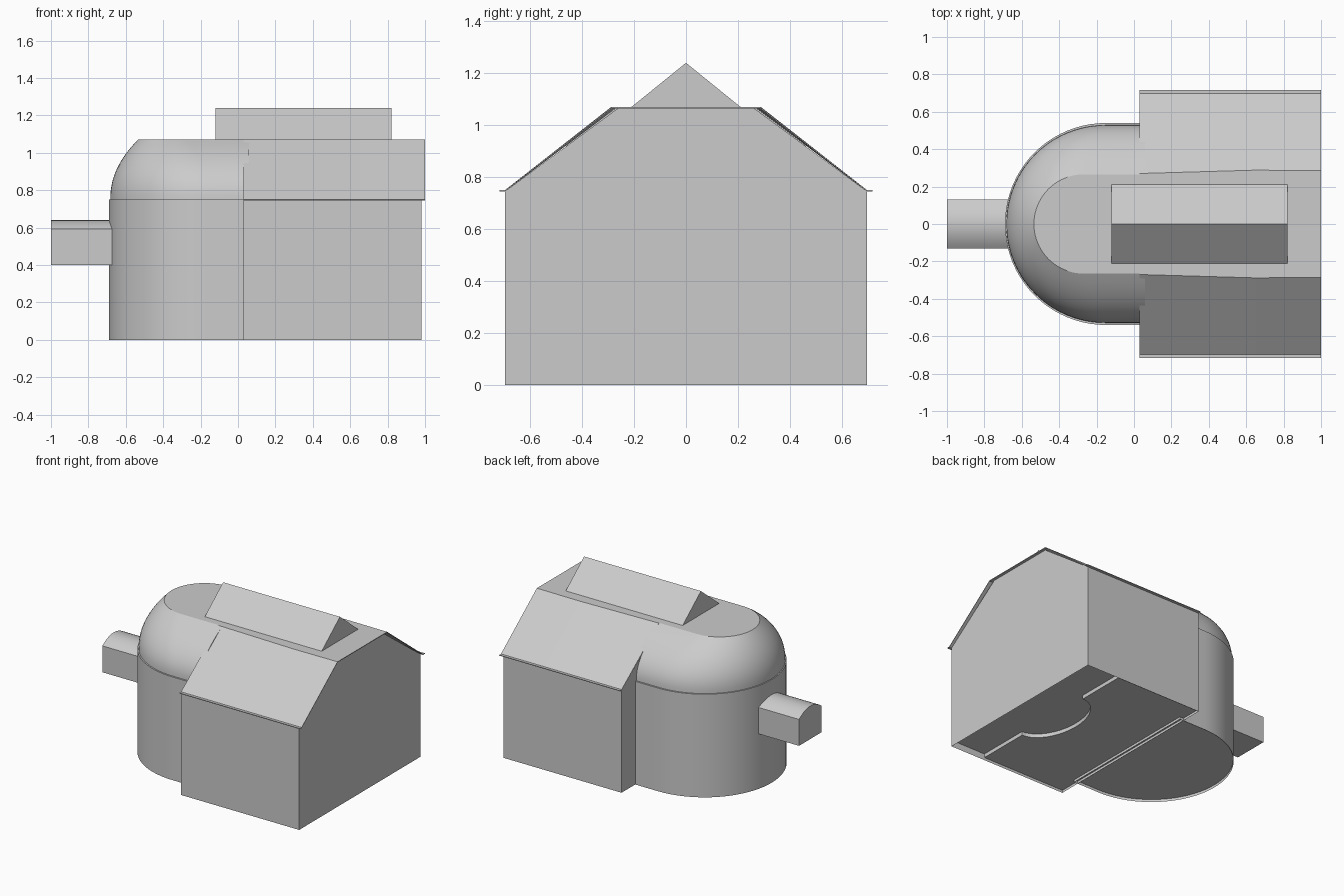
import bpy, bmesh, math

cube = bpy.data.objects.get("Cube")
if cube:
    bpy.data.objects.remove(cube)

plaster = bpy.data.materials.new("light_grey")
plaster.use_nodes = True
GREY = (0.6, 0.6, 0.6, 1)
plaster.diffuse_color = GREY
plaster.node_tree.nodes["Principled BSDF"].inputs["Base Color"].default_value = GREY


def loft(name, rings, closed=True, start=True, end=True, smooth=False):
    """Join matching rings of points with quads and cap the ends."""
    bm = bmesh.new()
    rows = [[bm.verts.new(p) for p in ring] for ring in rings]
    count = len(rows[0])
    for a, b in zip(rows, rows[1:]):
        for i in range(count if closed else count - 1):
            j = (i + 1) % count
            bm.faces.new((a[i], a[j], b[j], b[i]))
    if start:
        bm.faces.new(rows[0][::-1])
    if end:
        bm.faces.new(rows[-1])
    bmesh.ops.recalc_face_normals(bm, faces=bm.faces)
    mesh = bpy.data.meshes.new(name)
    bm.to_mesh(mesh)
    bm.free()
    mesh.materials.append(plaster)
    obj = bpy.data.objects.new(name, mesh)
    bpy.context.collection.objects.link(obj)
    if smooth:
        bpy.ops.object.select_all(action="DESELECT")
        obj.select_set(True)
        bpy.context.view_layer.objects.active = obj
        bpy.ops.object.shade_smooth_by_angle(angle=math.radians(30))
    return obj


def along_x(profile, xs):
    """Copies of a (y, z) profile at each x."""
    return [[(x, y, z) for y, z in profile] for x in xs]


def apse_plan(centre, radius, z, x_end=0.06, steps=40):
    """Half-round plan with straight sides running to x_end."""
    pts = [(x_end, radius, z)]
    for i in range(steps + 1):
        a = math.pi * (0.5 + i / steps)
        pts.append((centre + radius * math.cos(a), radius * math.sin(a), z))
    return pts + [(x_end, -radius, z)]


EAVE, TOP = 0.75, 1.07
HALL_START, HALL_END = 0.03, 0.98

# Hall walls with sloped gables, open underneath
hall = [(-0.697, 0), (-0.697, EAVE - 0.005), (-0.262, TOP - 0.005),
        (0.262, TOP - 0.005), (0.697, EAVE - 0.005), (0.697, 0)]
loft("hall_walls", along_x(hall, (HALL_START, HALL_END)), closed=False)

# Hall roof: thin shell with a flat lip along each eave
roof_rings = []
for x, half in ((HALL_START, 0.27), (0.65, 0.288), (1.0, 0.285)):
    upper = [(-0.717, EAVE), (-0.697, EAVE), (-half, TOP),
             (half, TOP), (0.697, EAVE), (0.717, EAVE)]
    lower = [(y, z - 0.005) for y, z in reversed(upper)]
    roof_rings.append([(x, y, z) for y, z in upper + lower])
loft("hall_roof", roof_rings)

# Rounded apse wall, with its top forming a narrow ledge
loft("apse_wall", [apse_plan(-0.15, 0.54, z) for z in (0, EAVE)],
     start=False, smooth=True)

# Domed apse roof curving in to a flat top
dome = []
for i in range(13):
    t = i / 12
    s = t ** 2.15
    dome.append(apse_plan(-0.155 - 0.115 * s, 0.528 - 0.263 * s,
                          EAVE + (TOP - EAVE) * t))
loft("apse_roof", dome, smooth=True)

# Ridge lantern
ridge = [(-0.21, TOP), (0, 1.24), (0.21, TOP)]
loft("ridge_lantern", along_x(ridge, (-0.12, 0.82)))

# Arched entrance tunnel
arch = [(-0.13, 0.4)]
for i in range(17):
    u = -1 + i / 8
    arch.append((0.13 * u, 0.592 + 0.048 * (1 - u * u)))
arch.append((0.13, 0.4))
loft("entrance_tunnel", along_x(arch, (-1.0, -0.6)), smooth=True)

# Recessed floor with a rounded notch up to the higher end floor
floor_low, floor_high = 0.018, 0.045
plan = [(0.7, 0.695), (HALL_START, 0.695)]
plan += [p[:2] for p in apse_plan(-0.15, 0.538, 0, HALL_START)]
plan += [(HALL_START, -0.695), (0.7, -0.695)]
for i in range(21):
    a = math.pi * i / 20
    plan.append((0.7 - 0.2 * math.sin(a), -0.31 * math.cos(a)))
loft("main_floor", [[(x, y, z) for x, y in plan] for z in (floor_low, floor_high)])
loft("end_floor", along_x([(-0.695, floor_high), (0.695, floor_high),
                           (0.695, floor_high + 0.01), (-0.695, floor_high + 0.01)],
                          (0.4, HALL_END - 0.002)))
